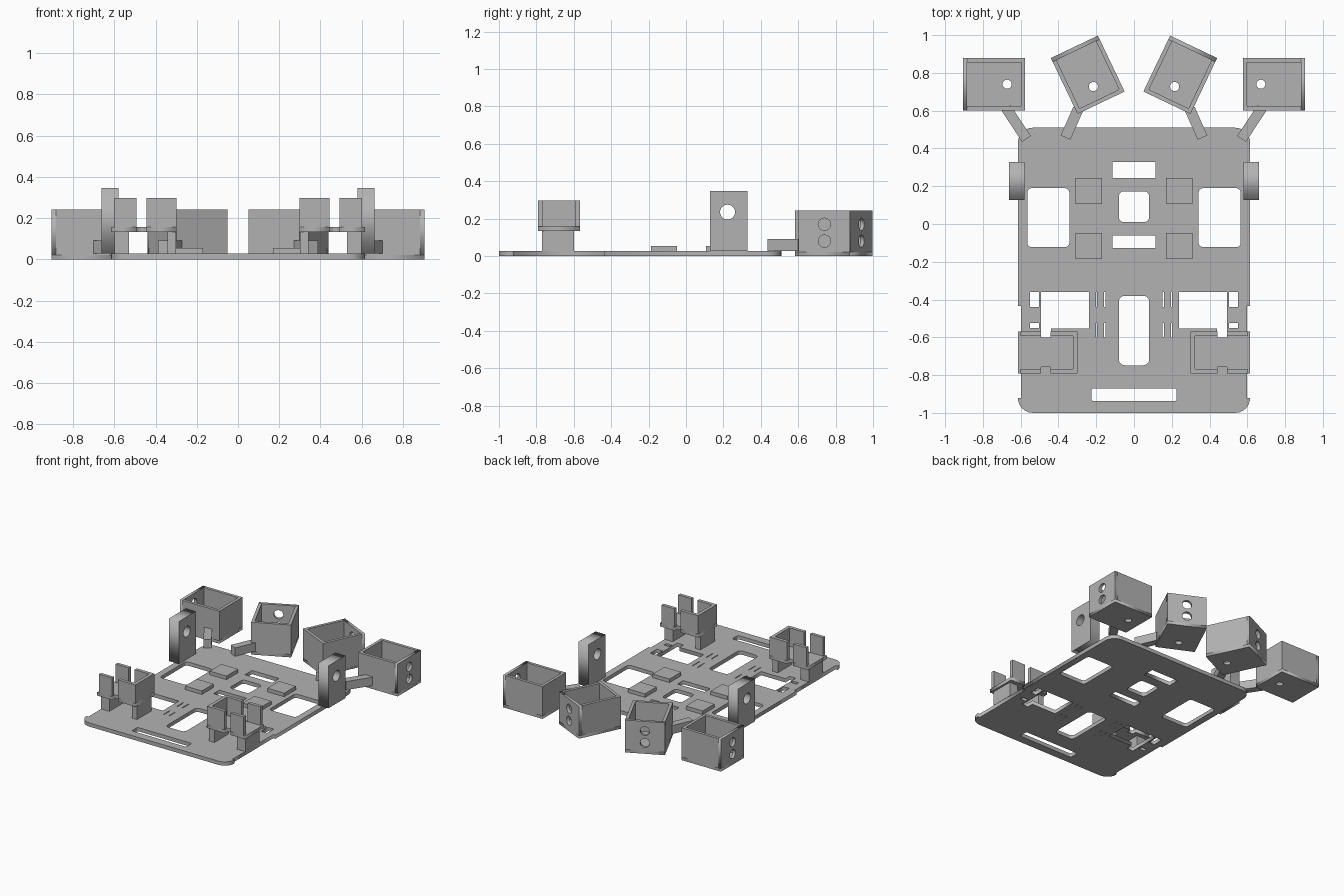
import bpy
import bmesh
import math
from mathutils import Matrix, Vector

cube = bpy.data.objects.get("Cube")
if cube:
    bpy.data.objects.remove(cube, do_unlink=True)

grey = bpy.data.materials.new("plain_grey")
grey.use_nodes = True
COLOUR = (0.45, 0.45, 0.45, 1)
grey.diffuse_color = COLOUR
grey.node_tree.nodes["Principled BSDF"].inputs["Base Color"].default_value = COLOUR


def rect(x0, x1, y0, y1, r=0.0, steps=5):
    """Rectangle outline, with rounded corners if r is given."""
    if r == 0:
        return [(x0, y0), (x1, y0), (x1, y1), (x0, y1)]
    pts = []
    corners = [(x1 - r, y1 - r), (x0 + r, y1 - r), (x0 + r, y0 + r), (x1 - r, y0 + r)]
    for q, (cx, cy) in enumerate(corners):
        for i in range(steps + 1):
            a = math.pi / 2 * (q + i / steps)
            pts.append((cx + r * math.cos(a), cy + r * math.sin(a)))
    return pts


def circle(cx, cy, r, n=24):
    return [(cx + r * math.cos(math.tau * i / n), cy + r * math.sin(math.tau * i / n))
            for i in range(n)]


def add_slab(bm, outlines, thickness, matrix=Matrix()):
    """Extruded flat shape; the first outline is the rim, the others are holes."""
    curve = bpy.data.curves.new("outline", "CURVE")
    curve.dimensions = "2D"
    curve.fill_mode = "BOTH"
    curve.extrude = thickness / 2
    for pts in outlines:
        spline = curve.splines.new("POLY")
        spline.points.add(len(pts) - 1)
        for p, (x, y) in zip(spline.points, pts):
            p.co = (x, y, 0, 1)
        spline.use_cyclic_u = True
    temp = bpy.data.objects.new("outline", curve)
    mesh = temp.to_mesh()
    mesh.transform(matrix @ Matrix.Translation((0, 0, thickness / 2)))
    bm.from_mesh(mesh)
    temp.to_mesh_clear()
    bpy.data.objects.remove(temp)
    bpy.data.curves.remove(curve)


def add_block(bm, x0, x1, y0, y1, z0, z1, matrix=Matrix()):
    place = Matrix.Translation(((x0 + x1) / 2, (y0 + y1) / 2, (z0 + z1) / 2))
    size = Matrix.Diagonal((x1 - x0, y1 - y0, z1 - z0, 1))
    bmesh.ops.create_cube(bm, size=1, matrix=matrix @ place @ size)


def finish(name, bm, mirrored=True):
    bmesh.ops.remove_doubles(bm, verts=bm.verts, dist=0.0001)
    bmesh.ops.recalc_face_normals(bm, faces=bm.faces)
    mesh = bpy.data.meshes.new(name)
    bm.to_mesh(mesh)
    bm.free()
    mesh.materials.append(grey)
    ob = bpy.data.objects.new(name, mesh)
    bpy.context.collection.objects.link(ob)
    if mirrored:
        mod = ob.modifiers.new("both_sides", "MIRROR")
        mod.use_mirror_merge = False
    return ob


def flip(pts):
    return [(-x, y) for x, y in reversed(pts)]


def upright(x, y):
    """Slab frame standing up: slab x -> y, slab y -> z, thickness -> x."""
    return Matrix(((0, 0, 1, x), (1, 0, 0, y), (0, 1, 0, 0), (0, 0, 0, 1)))


# Chassis plate: half rim from back to front, mirrored
T = 0.028
R = 0.08
rim = [(0.535 + R * math.sin(a), 0.43 + R * math.cos(a))
       for a in (math.pi / 2 * i / 6 for i in range(7))]
rim += [(0.615, -0.435), (0.598, -0.435), (0.598, -0.92), (0.615, -0.92)]
rim += [(0.535 + R * math.cos(a), -0.92 - R * math.sin(a))
        for a in (math.pi / 2 * i / 6 for i in range(1, 7))]
outlines = [rim + flip(rim)]
outlines += [
    rect(-0.113, 0.113, 0.243, 0.328),
    rect(-0.08, 0.08, 0.01, 0.172, 0.025),
    rect(-0.113, 0.113, -0.128, -0.06),
    rect(-0.08, 0.08, -0.748, -0.38, 0.03),
    rect(-0.226, 0.226, -0.938, -0.87, 0.015),
]
side_holes = [
    rect(0.342, 0.565, -0.123, 0.19, 0.025),
    [(0.238, -0.36), (0.238, -0.552), (0.44, -0.552), (0.44, -0.6),
     (0.493, -0.6), (0.493, -0.36)],
    rect(0.503, 0.55, -0.44, -0.36),
    rect(0.503, 0.55, -0.55, -0.525),
]
for x in (0.155, 0.198):
    side_holes += [rect(x - 0.003, x + 0.003, -0.44, -0.36),
                   rect(x - 0.003, x + 0.003, -0.6, -0.525)]
for hole in side_holes:
    outlines += [hole, flip(hole)]
bm = bmesh.new()
add_slab(bm, outlines, T)
finish("chassis_plate", bm, mirrored=False)

# Square standoff pads
bm = bmesh.new()
for y in (-0.117, 0.175):
    add_block(bm, 0.17, 0.31, y - 0.069, y + 0.069, T, 0.055)
finish("standoff_pads", bm)

# Upright side plates with a round hole
bm = bmesh.new()
add_slab(bm, [rect(0.127, 0.328, T, 0.347), circle(0.222, 0.235, 0.04)], 0.083,
         upright(0.58, 0))
finish("side_upright", bm)

# Open sensor boxes, with two holes in the outer end and one in the floor
L, W, H, WALL = 0.164, 0.138, 0.243, 0.022
for name, centre, angle in (("outer_sensor_box", (0.741, 0.74), 0),
                            ("inner_sensor_box", (0.245, 0.79), 64.5)):
    m = Matrix.Translation((*centre, 0)) @ Matrix.Rotation(math.radians(angle), 4, "Z")
    bm = bmesh.new()
    add_slab(bm, [rect(-L, L, -W, W), circle(-0.069, 0, 0.024)], WALL, m)
    add_slab(bm, [rect(-W, W, WALL, H), circle(0, 0.08, 0.033), circle(0, 0.17, 0.033)],
             WALL, m @ upright(L - WALL, 0))
    add_block(bm, -L, -L + WALL, -W, W, WALL, H, m)
    for y in (-W, W - WALL):
        add_block(bm, -L + WALL, L - WALL, y, y + WALL, WALL, H, m)
    finish(name, bm)

# Arms joining the boxes to the plate
for name, start, end in (("outer_box_arm", (0.569, 0.45), (0.677, 0.614)),
                         ("inner_box_arm", (0.3625, 0.458), (0.295, 0.61))):
    a, b = Vector(start), Vector(end)
    d = b - a
    m = Matrix.Translation((*a, 0)) @ Matrix.Rotation(math.atan2(d.y, d.x), 4, "Z")
    bm = bmesh.new()
    add_block(bm, 0, d.length, -0.028, 0.028, T, 0.092, m)
    finish(name, bm)

# Motor brackets: legs, notched tray, split walls and a full inner end wall
FRONT, BACK, THICK = -0.792, -0.568, 0.025
TRAY, TOP = 0.158, 0.297
bm = bmesh.new()
for x0, x1 in ((0.3, 0.343), (0.53, 0.6)):
    add_block(bm, x0, x1, -0.77, -0.6, T, 0.133)
tray = [(0.298, FRONT), (0.443, FRONT), (0.443, -0.757), (0.493, -0.757),
        (0.493, FRONT), (0.615, FRONT), (0.615, BACK), (0.493, BACK),
        (0.493, -0.6), (0.443, -0.6), (0.443, BACK), (0.298, BACK)]
add_slab(bm, [tray], TRAY - 0.133, Matrix.Translation((0, 0, 0.133)))
for y in (FRONT, BACK - THICK):
    for x0, x1 in ((0.323, 0.443), (0.493, 0.602)):
        add_block(bm, x0, x1, y, y + THICK, TRAY, TOP)
add_block(bm, 0.298, 0.323, FRONT, BACK, TRAY, TOP)
finish("motor_bracket", bm)
